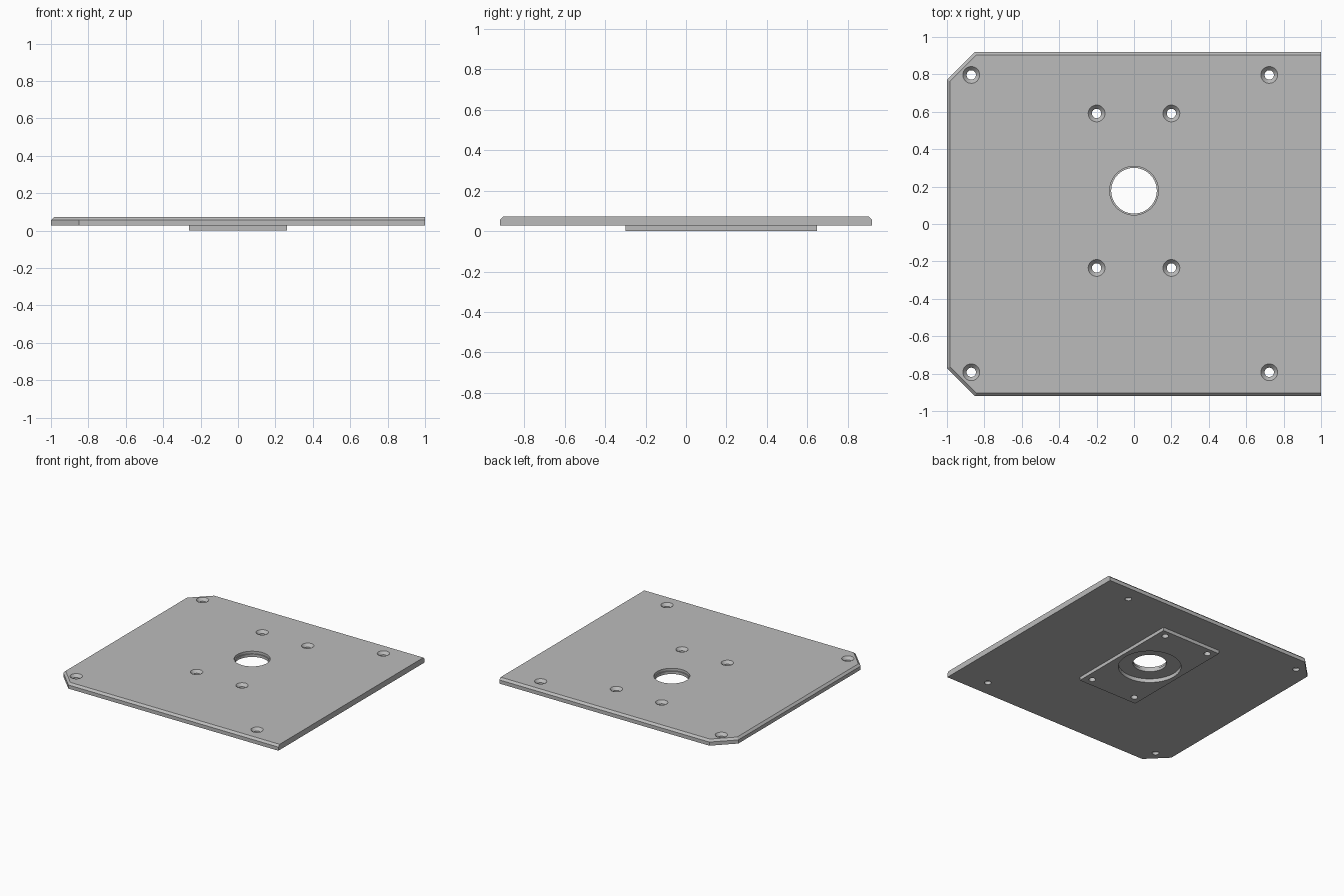
import bpy, bmesh, math

cube = bpy.data.objects.get("Cube")
if cube:
    bpy.data.objects.remove(cube, do_unlink=True)

TOP, CHAMFER, UNDER = 0.072, 0.016, 0.027
HOLE_Y = 0.178

grey = bpy.data.materials.new("light grey")
grey.use_nodes = True
colour = (0.5, 0.5, 0.5, 1)
grey.diffuse_color = colour
grey.node_tree.nodes["Principled BSDF"].inputs["Base Color"].default_value = colour


def make_object(name, bm):
    bmesh.ops.recalc_face_normals(bm, faces=bm.faces)
    mesh = bpy.data.meshes.new(name)
    bm.to_mesh(mesh)
    bm.free()
    mesh.materials.append(grey)
    obj = bpy.data.objects.new(name, mesh)
    bpy.context.collection.objects.link(obj)
    return obj


def loft(name, sections):
    """Solid through a stack of matching closed outlines."""
    bm = bmesh.new()
    rings = [[bm.verts.new(p) for p in s] for s in sections]
    n = len(rings[0])
    for a, b in zip(rings, rings[1:]):
        for i in range(n):
            j = (i + 1) % n
            bm.faces.new((a[i], a[j], b[j], b[i]))
    bm.faces.new(rings[0][::-1])
    bm.faces.new(rings[-1])
    return make_object(name, bm)


def turned(name, x, y, profile, sides):
    """Round cutter from (radius, height) pairs."""
    turn = [2 * math.pi * i / sides for i in range(sides)]
    return loft(name, [[(x + r * math.cos(a), y + r * math.sin(a), z) for a in turn]
                       for r, z in profile])


def outline(inset, z):
    """Plate outline with two clipped corners; the right-hand edge stays square."""
    x, y, cut = -1 + inset, 0.92 - inset, 0.15 - inset * 0.586
    return [(x, -y + cut, z), (x + cut, -y, z), (1, -y, z),
            (1, y, z), (x + cut, y, z), (x, y - cut, z)]


# Plate with bevelled upper edges
plate = loft("mounting_plate", [outline(0, UNDER), outline(0, TOP - CHAMFER),
                                outline(CHAMFER, TOP)])

# Raised pad underneath
pad = loft("underside_pad", [[(-0.263, -0.3, z), (0.263, -0.3, z),
                              (0.263, 0.647, z), (-0.263, 0.647, z)]
                             for z in (0, UNDER + 0.01)])

# Stepped centre bore and bearing recess
cutters = [
    turned("bore_cutter", 0, HOLE_Y, [(0.122, -0.1), (0.122, 0.052),
                                      (0.13, 0.052), (0.13, 0.2)], 64),
    turned("recess_cutter", 0, HOLE_Y, [(0.228, -0.1), (0.228, 0.03)], 64),
]

# Countersunk screw holes
spots = [(x, y) for x in (-0.87, 0.723) for y in (-0.793, 0.797)]
spots += [(x, HOLE_Y + dy) for x in (-0.2, 0.2) for dy in (-0.413, 0.413)]
for x, y in spots:
    cutters.append(turned("screw_cutter", x, y, [(0.025, -0.1), (0.025, TOP - 0.022),
                                                 (0.045, TOP), (0.045, 0.2)], 32))

# Join the pad, cut the holes and bake the result
for helper, operation in [(pad, 'UNION')] + [(c, 'DIFFERENCE') for c in cutters]:
    helper.hide_render = True
    mod = plate.modifiers.new(helper.name, 'BOOLEAN')
    mod.operation = operation
    mod.solver = 'EXACT'
    mod.object = helper
bpy.context.view_layer.update()
baked = bpy.data.meshes.new_from_object(plate.evaluated_get(bpy.context.evaluated_depsgraph_get()))
plate.modifiers.clear()
plate.data = baked
for helper in [pad] + cutters:
    bpy.data.objects.remove(helper, do_unlink=True)

bpy.ops.object.select_all(action='DESELECT')
plate.select_set(True)
bpy.context.view_layer.objects.active = plate
bpy.ops.object.shade_smooth_by_angle(angle=math.radians(25))
